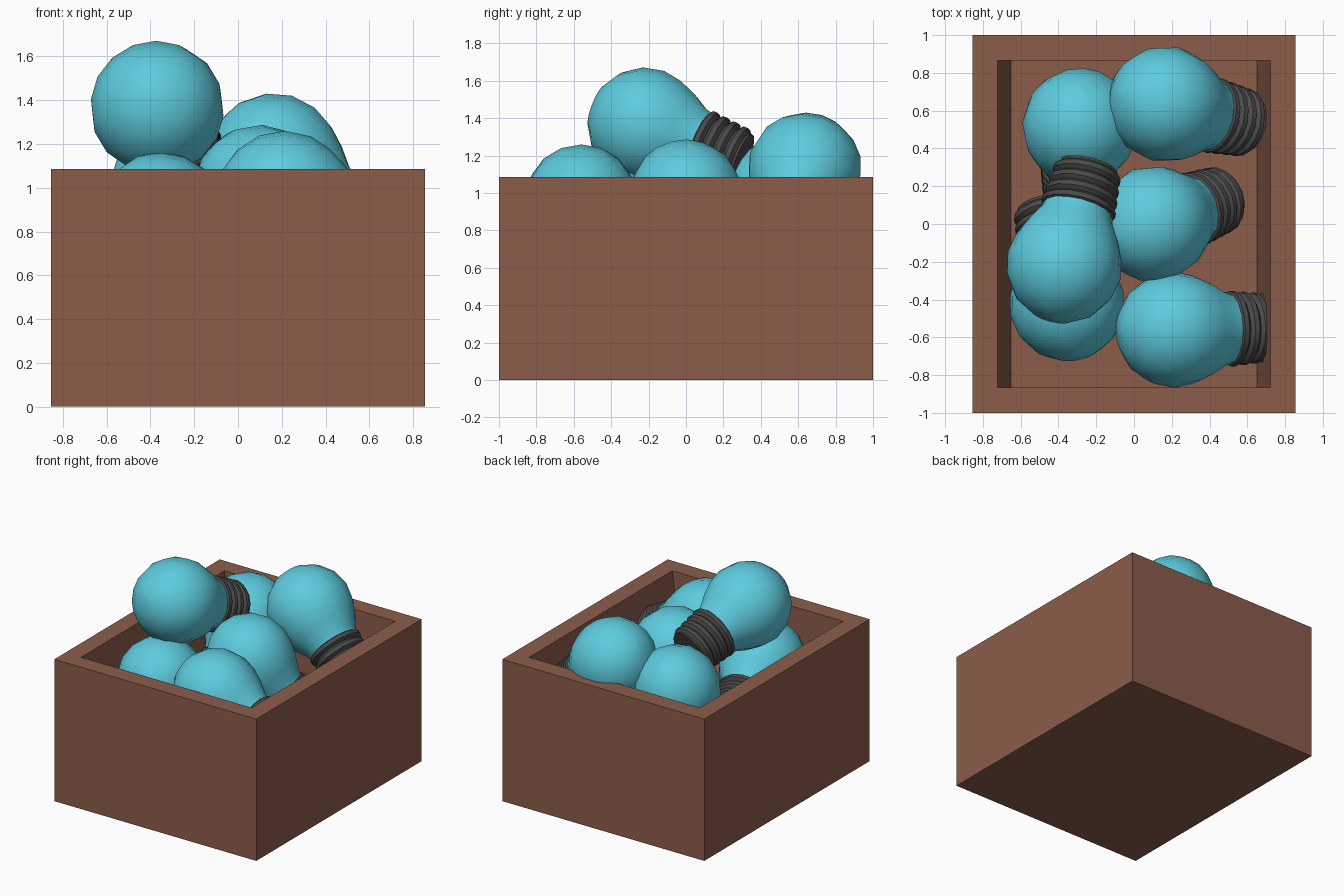
import bpy, bmesh, math
from mathutils import Vector

if "Cube" in bpy.data.objects:
    bpy.data.objects.remove(bpy.data.objects["Cube"])


def material(name, color):
    m = bpy.data.materials.new(name)
    m.diffuse_color = color
    m.use_nodes = True
    m.node_tree.nodes["Principled BSDF"].inputs["Base Color"].default_value = m.diffuse_color
    return m


WOOD = material("brown", (0.26, 0.11, 0.07, 1))
GLASS = material("blue_glass", (0.11, 0.60, 0.73, 1))
METAL = material("dark_metal", (0.07, 0.07, 0.07, 1))


def loft(name, rings, mat, smooth=False):
    """Closed skin through a list of point rings, capped at both ends."""
    bm = bmesh.new()
    loops = [[bm.verts.new(p) for p in ring] for ring in rings]
    n = len(loops[0])
    for a, b in zip(loops, loops[1:]):
        for i in range(n):
            j = (i + 1) % n
            bm.faces.new((a[i], a[j], b[j], b[i]))
    bm.faces.new(loops[0])
    bm.faces.new(loops[-1])
    bmesh.ops.recalc_face_normals(bm, faces=bm.faces)
    me = bpy.data.meshes.new(name)
    bm.to_mesh(me)
    bm.free()
    ob = bpy.data.objects.new(name, me)
    bpy.context.collection.objects.link(ob)
    me.materials.append(mat)
    if smooth:
        bpy.ops.object.select_all(action='DESELECT')
        ob.select_set(True)
        bpy.context.view_layer.objects.active = ob
        bpy.ops.object.shade_smooth_by_angle(angle=math.radians(35))
    return ob


def rect(x, y, z):
    return [(-x, -y, z), (x, -y, z), (x, y, z), (-x, y, z)]


def lathe(name, profile, mat, center, direction, sides=16):
    """Turn (radius, distance) pairs about an axis through center."""
    rot = Vector(direction).to_track_quat('Z', 'Y')
    rings = []
    for r, d in profile:
        rings.append([Vector(center) + rot @ Vector((
            r * math.cos(2 * math.pi * i / sides),
            r * math.sin(2 * math.pi * i / sides), d)) for i in range(sides)])
    return loft(name, rings, mat, True)


# Crate: solid outer block with a tapered recess
loft("crate", [rect(0.855, 1.0, 0), rect(0.855, 1.0, 1.085),
               rect(0.722, 0.866, 1.085), rect(0.65, 0.866, 0.48)], WOOD)

# Bulb glass profile: round crown running into a tapered neck
R = 0.307
glass = [(R * math.sin(math.radians(a)), -R * math.cos(math.radians(a)))
         for a in (3, 22.5, 45, 67.5, 90, 110)]
glass += [(0.25, 0.195), (0.20, 0.28), (0.185, 0.33)]

# Screw cap profile: four rounded ridges and a flat end
cap = [(0.175, 0.31)]
for k in range(4):
    d = 0.315 + k * 0.062
    r = 0.2 - k * 0.006
    cap += [(r, d + 0.012), (r, d + 0.038), (r - 0.025, d + 0.056)]
cap += [(0.16, 0.57)]

# Heap of bulbs: crown centre and direction of the screw cap
bulbs = {
    "top": ((-0.37, -0.22, 1.365), (0.13, 0.52, -0.20)),
    "back_right": ((0.165, 0.635, 1.125), (0.42, -0.10, -0.34)),
    "back_left": ((-0.285, 0.52, 0.99), (-0.02, -0.35, -0.43)),
    "middle": ((0.10, 0.0, 0.98), (0.33, 0.12, -0.38)),
    "front_left": ((-0.355, -0.42, 0.855), (-0.10, 0.47, -0.20)),
    "front_right": ((0.21, -0.56, 0.953), (0.50, 0.01, -0.22)),
}
for label, (center, direction) in bulbs.items():
    lathe(label + "_bulb_glass", glass, GLASS, center, direction)
    lathe(label + "_bulb_cap", cap, METAL, center, direction)
